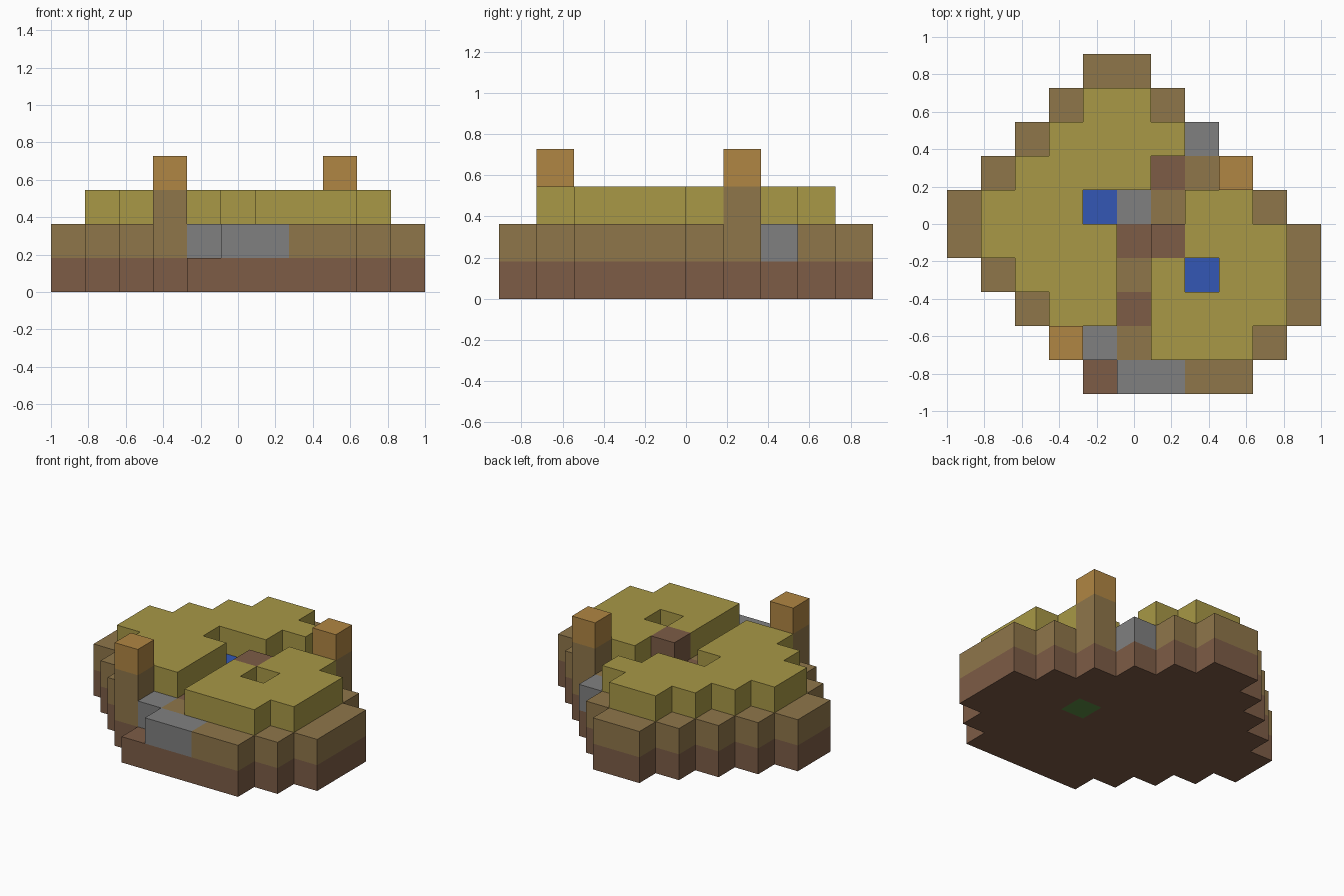
import bpy
import bmesh
from mathutils import Vector

cube = bpy.data.objects.get("Cube")
if cube:
    bpy.data.objects.remove(cube, do_unlink=True)

U = 2 / 11  # block size


def linear(v):
    v /= 255
    return v / 12.92 if v <= 0.04045 else ((v + 0.055) / 1.055) ** 2.4


def material(name, *rgb):
    mat = bpy.data.materials.new(name)
    mat.use_nodes = True
    colour = (*map(linear, rgb), 1)
    mat.diffuse_color = colour
    mat.node_tree.nodes["Principled BSDF"].inputs["Base Color"].default_value = colour
    return mat


MATERIALS = {
    "soil": material("soil_brown", 125, 92, 70),
    "earth": material("earth_tan", 143, 118, 74),
    "turf": material("turf_olive", 168, 152, 70),
    "wood": material("wood_orange", 176, 134, 67),
    "stone": material("stone_grey", 128, 128, 128),
    "water": material("water_blue", 51, 87, 181),
    "moss": material("moss_green", 92, 140, 66),
}

# Ground plan, back row first; each letter is a column of blocks
PLAN = [
    "....tt.....",
    "...tGGt....",
    "..tGGGGr...",
    ".tGGGGdtp..",
    "tGGGwrtGGt.",
    "tGGGGdmMGGt",
    ".tGGGtGwGGt",
    "..tGGdGGGGt",
    "...prtGGGt.",
    "....srrtt..",
]

# Columns listed from the ground up as part:colour
BASE, BANK = "soil_base:soil", "earth_bank:earth"
COLUMNS = {
    "s": [BASE],
    "t": [BASE, BANK],
    "d": [BASE, "earth_bank:soil"],
    "r": [BASE, "stepping_stones:stone"],
    "w": [BASE, "ponds:water"],
    "G": [BASE, BANK, "turf_top:turf"],
    "M": ["soil_base:moss", BANK, "turf_top:turf"],
    "m": [BASE, BANK, "soil_mound:soil"],
    "p": [BASE, "posts:earth", "posts:earth", "posts:wood"],
}

blocks = {}
for row, line in enumerate(reversed(PLAN)):
    for col, letter in enumerate(line):
        for level, entry in enumerate(COLUMNS.get(letter, [])):
            blocks[col, row, level] = entry.split(":")

# Outward directions of a block's six sides
SIDES = [tuple(s if k == axis else 0 for k in range(3))
         for axis in range(3) for s in (-1, 1)]


def add_side(bm, cell, side, slot):
    """Add one square side of a block, wound to face outward."""
    n = Vector(side)
    u = Vector((n.y, n.z, n.x))
    v = n.cross(u)
    centre = Vector(cell) + n / 2
    corners = [centre + (u * a + v * b) / 2
               for a, b in ((-1, -1), (1, -1), (1, 1), (-1, 1))]
    offset = Vector((5, 4.5, -0.5))
    face = bm.faces.new([bm.verts.new((c - offset) * U) for c in corners])
    face.material_index = slot


def build_part(part):
    """Build the exposed sides of every block belonging to a part."""
    cells = {c: colour for c, (name, colour) in blocks.items() if name == part}
    colours = sorted(set(cells.values()))
    bm = bmesh.new()
    for cell, colour in cells.items():
        for side in SIDES:
            if tuple(a + b for a, b in zip(cell, side)) not in blocks:
                add_side(bm, cell, side, colours.index(colour))
    bmesh.ops.remove_doubles(bm, verts=bm.verts, dist=U / 100)
    # Merge neighbouring flat squares of one colour
    bmesh.ops.dissolve_limit(bm, angle_limit=0.01, verts=bm.verts,
                             edges=bm.edges, delimit={"MATERIAL"})
    mesh = bpy.data.meshes.new(part)
    bm.to_mesh(mesh)
    bm.free()
    for colour in colours:
        mesh.materials.append(MATERIALS[colour])
    bpy.context.collection.objects.link(bpy.data.objects.new(part, mesh))


for part in sorted({name for name, _ in blocks.values()}):
    build_part(part)
